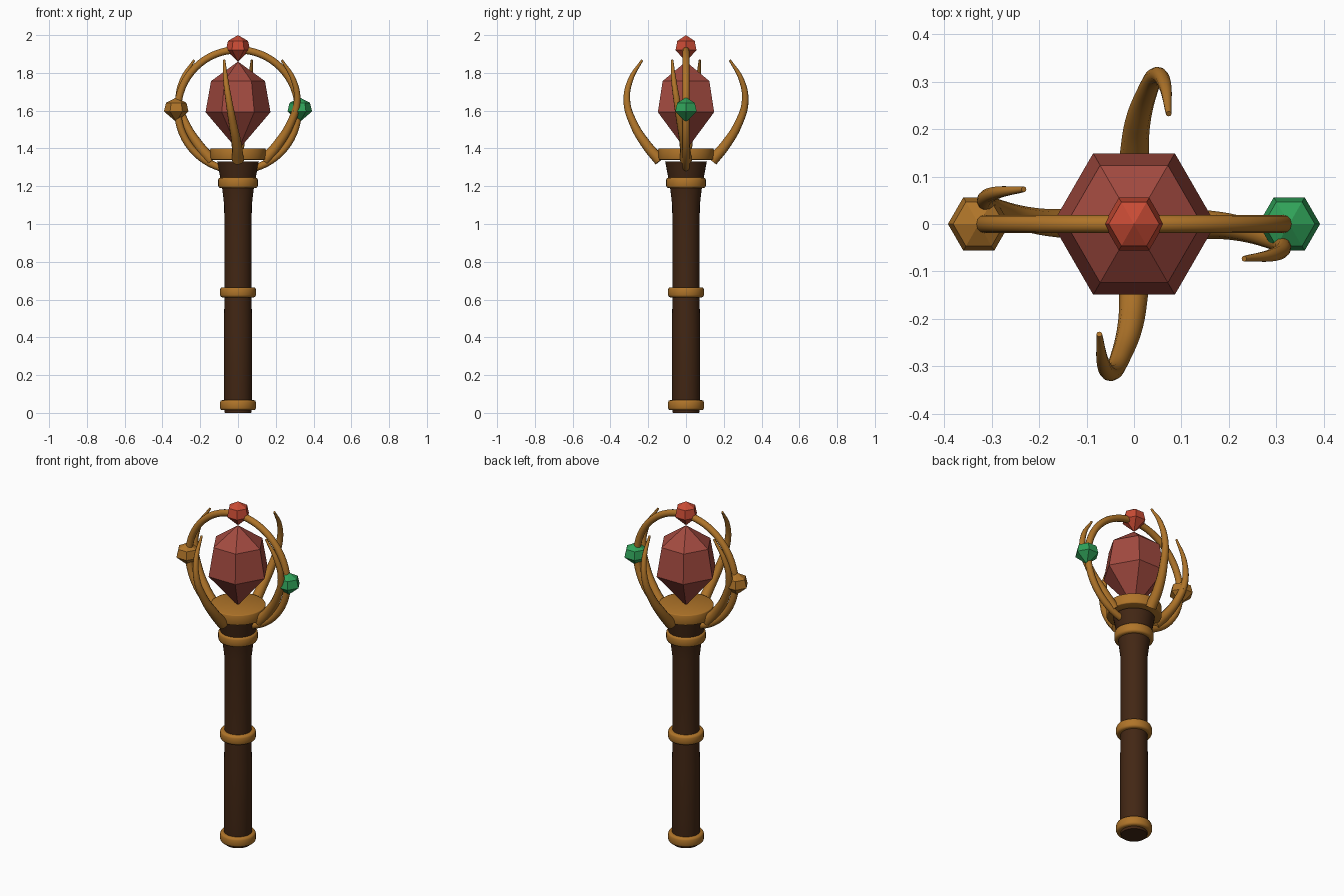
import bpy, bmesh, math
from mathutils import Vector

if "Cube" in bpy.data.objects:
    bpy.data.objects.remove(bpy.data.objects["Cube"])


def material(name, rgb):
    m = bpy.data.materials.new(name)
    m.diffuse_color = (*rgb, 1)
    m.use_nodes = True
    m.node_tree.nodes["Principled BSDF"].inputs["Base Color"].default_value = m.diffuse_color
    return m


GOLD = material("gold", (0.43, 0.175, 0.022))
WOOD = material("dark_wood", (0.055, 0.020, 0.007))
CRIMSON = material("crimson_crystal", (0.36, 0.068, 0.05))
SCARLET = material("scarlet_gem", (0.58, 0.07, 0.035))
GREEN = material("green_gem", (0.03, 0.36, 0.10))


def lathe(name, profile, mat, sides=32, at=(0, 0), smooth=True):
    """Spin (radius, z) points around a vertical axis; radius 0 makes a tip."""
    bm = bmesh.new()
    rings = []
    for r, z in profile:
        n = 1 if r == 0 else sides
        rings.append([bm.verts.new((at[0] + r * math.cos(2 * math.pi * i / sides),
                                    at[1] + r * math.sin(2 * math.pi * i / sides), z))
                      for i in range(n)])
    for a, b in zip(rings, rings[1:]):
        for i in range(sides):
            j = (i + 1) % sides
            loop = [a[i % len(a)], a[j % len(a)], b[j % len(b)], b[i % len(b)]]
            bm.faces.new(list(dict.fromkeys(loop)))
    for ring in (rings[0], rings[-1]):
        if len(ring) > 1:
            bm.faces.new(ring)
    bmesh.ops.recalc_face_normals(bm, faces=bm.faces)
    me = bpy.data.meshes.new(name)
    bm.to_mesh(me)
    bm.free()
    me.materials.append(mat)
    ob = bpy.data.objects.new(name, me)
    bpy.context.collection.objects.link(ob)
    if smooth:
        finish(ob)
    return ob


def finish(ob):
    bpy.ops.object.select_all(action='DESELECT')
    ob.select_set(True)
    bpy.context.view_layer.objects.active = ob
    bpy.ops.object.shade_smooth_by_angle(angle=math.radians(50))


def band(name, z0, z1, r, mat=GOLD, b=0.012):
    """Solid disc with rounded rims."""
    return lathe(name, [(r - b, z0), (r - b * 0.3, z0 + b * 0.3), (r, z0 + b),
                        (r, z1 - b), (r - b * 0.3, z1 - b * 0.3), (r - b, z1)], mat)


def gem(name, x, bottom, height, radius, mat):
    """Six-sided cut stone, widest a little below the middle."""
    lathe(name, [(0, bottom), (radius, bottom + height * 0.43),
                 (radius * 0.83, bottom + height * 0.78), (0, bottom + height)],
          mat, sides=6, at=(x, 0), smooth=False)


# Handle with flared top
lathe("shaft", [(0.07, 0), (0.074, 0.03), (0.074, 0.45), (0.071, 0.70), (0.073, 1.10),
                (0.084, 1.19), (0.095, 1.25), (0.11, 1.33)], WOOD)

# Gold bands and crystal seat
band("bottom_band", 0.014, 0.068, 0.095)
band("middle_band", 0.612, 0.665, 0.095)
band("upper_band", 1.19, 1.246, 0.105)
band("crystal_seat", 1.34, 1.40, 0.147, b=0.005)

# Stones
gem("main_crystal", 0, 1.39, 0.47, 0.172, CRIMSON)
gem("top_gem", 0, 1.86, 0.14, 0.064, SCARLET)
gem("left_gem", -0.327, 1.54, 0.13, 0.065, GOLD)
gem("right_gem", 0.327, 1.54, 0.13, 0.065, GREEN)

# Upright ring
bpy.ops.mesh.primitive_torus_add(major_radius=0.319, minor_radius=0.019, major_segments=64,
                                 minor_segments=12, location=(0, 0, 1.603),
                                 rotation=(math.pi / 2, 0, 0))
ring = bpy.context.object
ring.name = "halo_ring"
ring.data.materials.append(GOLD)
finish(ring)

# Four twisted claws: (outward, sideways, height, thickness)
PATH = [(0.138, 0.0, 1.335, 0.031), (0.21, 0.007, 1.42, 0.027), (0.277, 0.027, 1.53, 0.022),
        (0.313, 0.048, 1.65, 0.018), (0.293, 0.065, 1.765, 0.014), (0.232, 0.073, 1.868, 0.006)]
for k, side in enumerate(("right", "back", "left", "front")):
    a = k * math.pi / 2
    out = Vector((math.cos(a), math.sin(a), 0))
    tan = Vector((math.sin(a), -math.cos(a), 0))
    cu = bpy.data.curves.new(side + "_claw", 'CURVE')
    cu.dimensions = '3D'
    cu.bevel_depth = 1.0
    cu.bevel_resolution = 3
    cu.use_fill_caps = True
    cu.resolution_u = 8
    sp = cu.splines.new('BEZIER')
    sp.bezier_points.add(len(PATH) - 1)
    for p, (r, t, z, w) in zip(sp.bezier_points, PATH):
        p.co = out * r + tan * t + Vector((0, 0, z))
        p.radius = w
        p.handle_left_type = p.handle_right_type = 'AUTO'
    cu.materials.append(GOLD)
    ob = bpy.data.objects.new(side + "_claw", cu)
    bpy.context.collection.objects.link(ob)
    bpy.ops.object.select_all(action='DESELECT')
    ob.select_set(True)
    bpy.context.view_layer.objects.active = ob
    bpy.ops.object.convert(target='MESH')
    finish(bpy.context.object)
